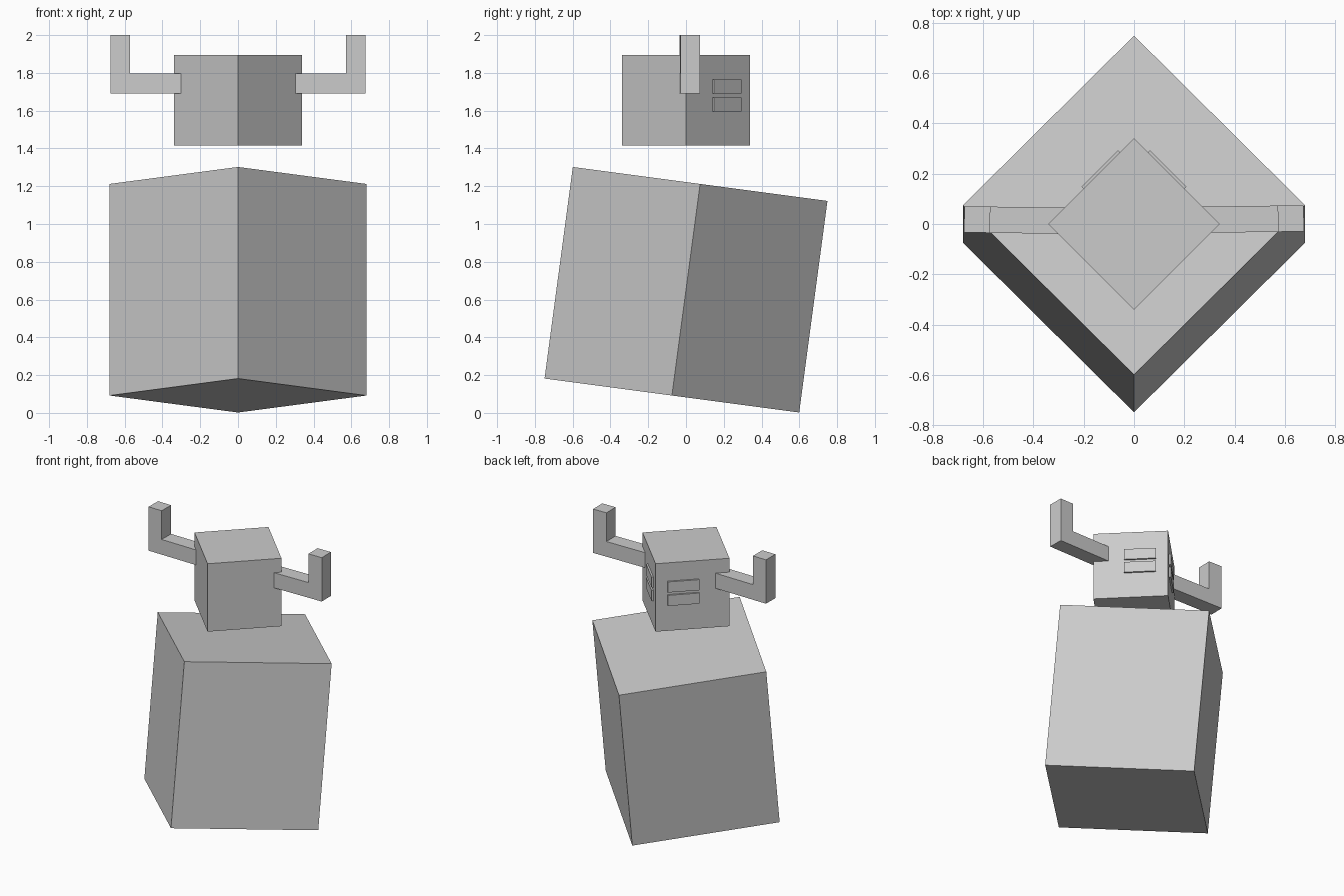
import bpy, bmesh
from math import radians, sqrt
from mathutils import Matrix, Vector

cube = bpy.data.objects.get("Cube")
if cube:
    bpy.data.objects.remove(cube, do_unlink=True)

grey = bpy.data.materials.new("light grey")
grey.use_nodes = True
colour = (0.6, 0.6, 0.6, 1)
grey.diffuse_color = colour
grey.node_tree.nodes["Principled BSDF"].inputs["Base Color"].default_value = colour


def finish(name, bm):
    bmesh.ops.recalc_face_normals(bm, faces=bm.faces)
    mesh = bpy.data.meshes.new(name)
    bm.to_mesh(mesh)
    bm.free()
    mesh.materials.append(grey)
    obj = bpy.data.objects.new(name, mesh)
    bpy.context.collection.objects.link(obj)
    return obj


def box(name, size, matrix):
    bm = bmesh.new()
    bmesh.ops.create_cube(bm, size=1, matrix=matrix @ Matrix.Diagonal((*size, 1)))
    return finish(name, bm)


def turn(degrees, axis):
    return Matrix.Rotation(radians(degrees), 4, axis)


# Body: a block standing corner-on and leaning backwards
side = 0.68 * sqrt(2)
box("body", (side, side, 1.13),
    Matrix.Translation((0, 0, 0.652)) @ turn(-7.6, "X") @ turn(45, "Z"))

# Head: a smaller block floating above, also corner-on
head_side = 0.34 * sqrt(2)
head = Matrix.Translation((0, 0, 1.655)) @ turn(45, "Z")
box("head", (head_side, head_side, 0.48), head)

# Raised bars: two on each rear face of the head
for label, angle, shift in (("left", -45, -0.06), ("right", 45, 0.06)):
    face = turn(angle, "Z")
    for row, z in (("upper", 1.728), ("lower", 1.633)):
        spot = Matrix.Translation((shift, head_side / 2, z))
        box(f"{label}_{row}_bar", (0.205, 0.024, 0.075), face @ spot)

# Arms: bent outlines extruded front to back
outline = [(0.25, 1.69), (0.675, 1.69), (0.675, 2.0),
           (0.572, 2.0), (0.572, 1.797), (0.25, 1.797)]
for label, sign, y in (("left", 1, 0.013), ("right", -1, 0.009)):
    bm = bmesh.new()
    profile = bm.faces.new([bm.verts.new((sign * x, -0.052, z)) for x, z in outline])
    grown = bmesh.ops.extrude_face_region(bm, geom=[profile])
    verts = [v for v in grown["geom"] if isinstance(v, bmesh.types.BMVert)]
    bmesh.ops.translate(bm, verts=verts, vec=Vector((0, 0.104, 0)))
    bm.transform(Matrix.Translation((0, y, 0)) @ turn(sign * 0.8, "Z"))
    finish(f"{label}_arm", bm)
